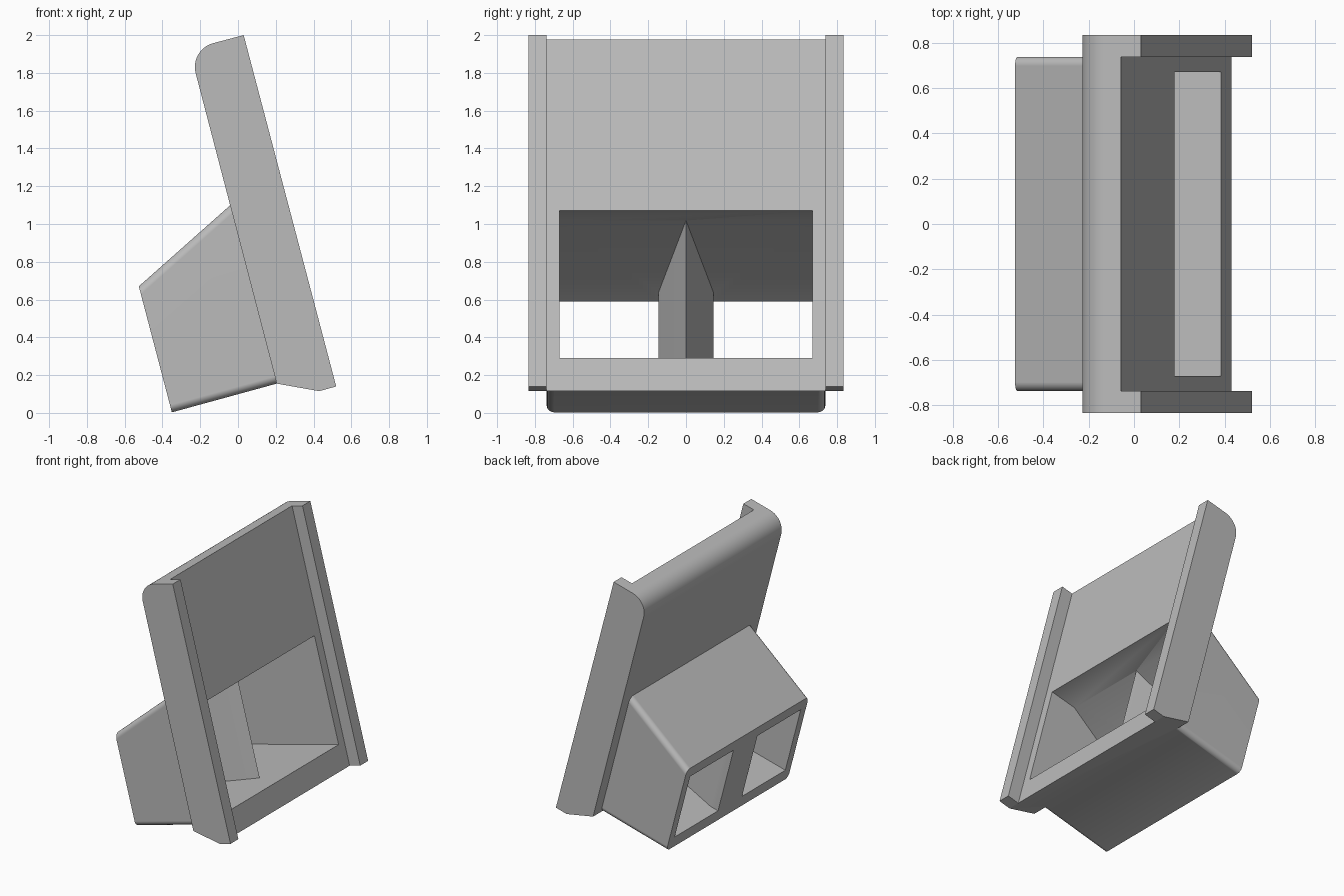
import bpy, bmesh, math
from mathutils import Vector

if "Cube" in bpy.data.objects:
    bpy.data.objects.remove(bpy.data.objects["Cube"], do_unlink=True)

grey = bpy.data.materials.new("light_grey")
grey.use_nodes = True
colour = (0.5, 0.5, 0.5, 1)
grey.diffuse_color = colour
grey.node_tree.nodes["Principled BSDF"].inputs["Base Color"].default_value = colour

# Leaning frame: DEPTH points out of the plate's face, UP runs along it
TILT = math.radians(14.7)
DEPTH = Vector((math.cos(TILT), 0, math.sin(TILT)))
UP = Vector((-math.sin(TILT), 0, math.cos(TILT)))


def prism(name, points, sweep, bevel_edges=None, radius=0.0, segments=8):
    """Extrude a polygon along a vector, rounding the edges a rule picks."""
    bm = bmesh.new()
    face = bm.faces.new([bm.verts.new(p) for p in points])
    ext = bmesh.ops.extrude_face_region(bm, geom=[face])
    bmesh.ops.translate(bm, vec=sweep,
                        verts=[g for g in ext["geom"] if isinstance(g, bmesh.types.BMVert)])
    bmesh.ops.recalc_face_normals(bm, faces=bm.faces)
    if bevel_edges:
        bm.edges.ensure_lookup_table()
        bmesh.ops.bevel(bm, geom=[e for e in bm.edges if bevel_edges(e)], offset=radius,
                        segments=segments, profile=0.5, affect='EDGES')
    mesh = bpy.data.meshes.new(name)
    bm.to_mesh(mesh)
    bm.free()
    mesh.materials.append(grey)
    obj = bpy.data.objects.new(name, mesh)
    bpy.context.collection.objects.link(obj)
    return obj


def side_prism(name, profile, half_width, **rounding):
    """Prism from an x-z profile, centred across y."""
    return prism(name, [(x, -half_width, z) for x, z in profile],
                 Vector((0, 2 * half_width, 0)), **rounding)


def combine(target, tool, operation):
    """Apply a boolean and discard its tool."""
    mod = target.modifiers.new(operation.lower(), 'BOOLEAN')
    mod.operation, mod.solver, mod.object = operation, 'EXACT', tool
    bpy.context.view_layer.objects.active = target
    bpy.ops.object.modifier_apply(modifier=mod.name)
    bpy.data.objects.remove(tool, do_unlink=True)


def middle(edge):
    return (edge.verts[0].co + edge.verts[1].co) / 2


def runs_across(edge):
    return abs(edge.verts[0].co.y - edge.verts[1].co.y) > 0.1


# Leaning plate with a rounded top back edge
body = side_prism("holder_body",
                  [(0.03, 2.0), (0.52, 0.14), (0.43, 0.115), (0.205, 0.155), (-0.257, 1.924)],
                  0.833, radius=0.13, segments=10,
                  bevel_edges=lambda e: runs_across(e) and middle(e).x < -0.2)

# Recess between the two side rails
low = Vector((0.43, 0, 0.115)) - UP * 0.2
high = low + UP * 2.5
recess = [low, low + DEPTH * 0.3, high + DEPTH * 0.3, high]
combine(body, side_prism("recess_cutter", [(p.x, p.z) for p in recess], 0.738), 'DIFFERENCE')

# Rear housing, rounded along its upper and lower side edges
housing = side_prism("rear_housing",
                     [(0.05, 1.18), (-0.525, 0.67), (-0.35, 0.003), (0.3, 0.181)],
                     0.738, radius=0.04, segments=6,
                     bevel_edges=lambda e: not runs_across(e) and -0.3 < middle(e).x < 0.1)
combine(body, housing, 'UNION')

# Hollow passage: square through the plate, then sloping down to the back
front_low, front_high = Vector((0.384, 0, 0.29)), Vector((0.178, 0, 1.07))
bend, back_high = Vector((-0.022, 0, 1.018)), Vector((-0.504, 0, 0.59))
passage = [front_low + DEPTH * 0.2, front_high + DEPTH * 0.2, front_high, bend, back_high,
           back_high + (back_high - bend) * 0.3, front_low - DEPTH * 1.1]
cavity = side_prism("passage_cutter", [(p.x, p.z) for p in passage], 0.67)

# Wedge divider left standing in the passage, its ridge level with the plate's back
ridge = Vector((0.182, 0, 0.243)) - UP * 0.3
side = Vector((0, 0.145, 0))
shoulder, tail = ridge - DEPTH * 0.51, ridge - DEPTH * 1.2
divider = prism("divider", [ridge, shoulder + side, tail + side, tail - side, shoulder - side],
                UP * 1.6)
combine(cavity, divider, 'DIFFERENCE')
combine(body, cavity, 'DIFFERENCE')

# Smooth fillets, flat broad faces
bpy.ops.object.select_all(action='DESELECT')
body.select_set(True)
bpy.context.view_layer.objects.active = body
bpy.ops.object.shade_smooth_by_angle(angle=math.radians(30))
weighted = body.modifiers.new("even_shading", 'WEIGHTED_NORMAL')
weighted.keep_sharp = True
